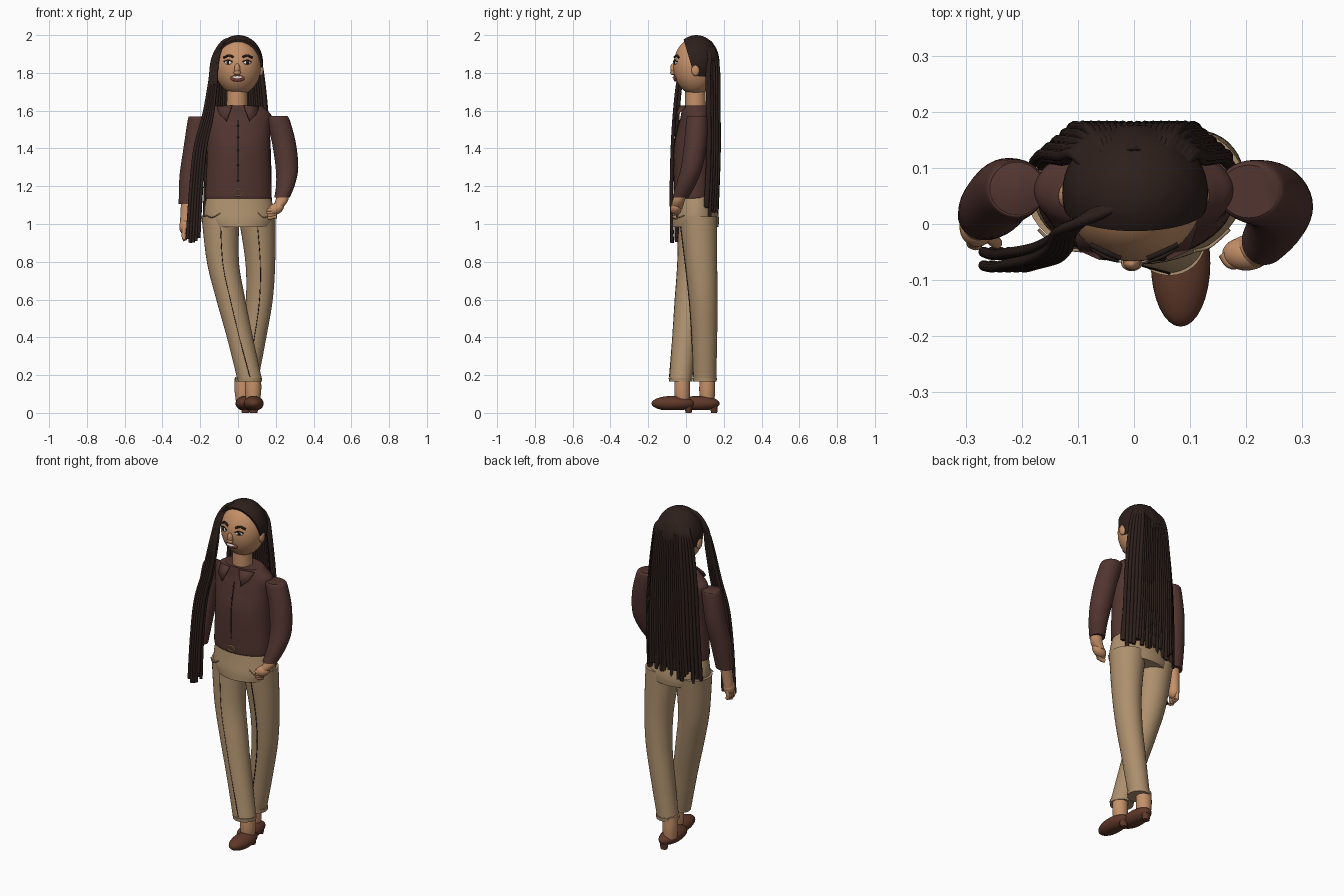
import bpy, bmesh, math, random
from mathutils import Vector, Matrix, Euler

if "Cube" in bpy.data.objects:
    bpy.data.objects.remove(bpy.data.objects["Cube"])
random.seed(4)

def mat(name, r, g, b):
    m = bpy.data.materials.new(name)
    m.diffuse_color = (r, g, b, 1)
    m.use_nodes = True
    m.node_tree.nodes["Principled BSDF"].inputs["Base Color"].default_value = m.diffuse_color
    return m

SKIN = mat("skin", .56, .28, .14)
HAIR = mat("hair", .026, .014, .011)
SHIRT = mat("shirt", .085, .036, .03)
PANTS = mat("pants", .42, .28, .155)
SHOE = mat("shoe", .115, .04, .022)
DARK = mat("dark", .02, .012, .01)
WHITE = mat("white", .85, .82, .78)
LIP = mat("lip", .25, .06, .05)
BRASS = mat("brass", .5, .36, .12)

def finish(name, bm, m):
    bmesh.ops.recalc_face_normals(bm, faces=bm.faces)
    me = bpy.data.meshes.new(name)
    bm.to_mesh(me)
    bm.free()
    me.materials.append(m)
    ob = bpy.data.objects.new(name, me)
    bpy.context.collection.objects.link(ob)
    bpy.context.view_layer.objects.active = ob
    bpy.ops.object.select_all(action='DESELECT')
    ob.select_set(True)
    bpy.ops.object.shade_smooth_by_angle(angle=math.radians(45))
    return ob

def spline(pts, steps):
    """Catmull-Rom through tuples of any length."""
    P = [pts[0]] + list(pts) + [pts[-1]]
    out = []
    for a, b, c, d in zip(P, P[1:], P[2:], P[3:]):
        for i in range(steps):
            t = i / steps
            out.append([.5 * (2*q + (r-p)*t + (2*p-5*q+4*r-s)*t*t + (3*q-p-3*r+s)*t**3)
                        for p, q, r, s in zip(a, b, c, d)])
    return out + [list(pts[-1])]

def loft(name, rings, m, sides=36, steps=6):
    """Stack of ellipses: (x, y, z, rx, ry)."""
    bm = bmesh.new()
    prev = None
    for x, y, z, rx, ry in spline(rings, steps):
        ring = [bm.verts.new((x + rx*math.cos(2*math.pi*i/sides), y + ry*math.sin(2*math.pi*i/sides), z))
                for i in range(sides)]
        if prev:
            for i in range(sides):
                j = (i + 1) % sides
                bm.faces.new((prev[i], prev[j], ring[j], ring[i]))
        else:
            bm.faces.new(ring)
        prev = ring
    bm.faces.new(prev)
    return finish(name, bm, m)

def ball(name, loc, rad, m, rot=(0, 0, 0), cut=None, seg=32):
    bm = bmesh.new()
    bmesh.ops.create_uvsphere(bm, u_segments=seg, v_segments=seg // 2, radius=1)
    bm.transform(Matrix.Translation(loc) @ Euler(rot).to_matrix().to_4x4() @ Matrix.Diagonal((*rad, 1)))
    for co, no in cut or []:
        r = bmesh.ops.bisect_plane(bm, geom=bm.verts[:] + bm.edges[:] + bm.faces[:],
                                   plane_co=co, plane_no=no, clear_outer=True)
        bmesh.ops.contextual_create(bm, geom=[e for e in r['geom_cut'] if isinstance(e, bmesh.types.BMEdge)])
    return finish(name, bm, m)

def tubes(name, paths, rad, m, steps=6, res=3):
    cu = bpy.data.curves.new(name, 'CURVE')
    cu.dimensions = '3D'
    cu.bevel_depth, cu.bevel_resolution, cu.use_fill_caps = rad, res, True
    for p in paths:
        pts = spline(p, steps)
        s = cu.splines.new('POLY')
        s.points.add(len(pts) - 1)
        for q, v in zip(s.points, pts):
            q.co = (*v, 1)
        s.use_smooth = True
    cu.materials.append(m)
    ob = bpy.data.objects.new(name, cu)
    bpy.context.collection.objects.link(ob)
    return ob

# Shirt, waist and neck
loft("shirt_body", [(.003, .045, 1.135, .172, .103), (.003, .045, 1.17, .175, .108), (.003, .045, 1.38, .166, .11),
                    (0, .055, 1.5, .172, .1), (0, .06, 1.57, .178, .088), (0, .057, 1.605, .15, .08),
                    (.003, .055, 1.628, .118, .074)], SHIRT, 48)
loft("waist", [(.003, .05, 1.16, .165, .1), (.005, .052, 1.09, .182, .112), (.008, .052, 1.03, .185, .122),
               (.012, .05, .985, .165, .122)], PANTS, 48)
loft("neck", [(-.005, .05, 1.59, .055, .055), (-.005, .05, 1.72, .054, .054)], SKIN)

# Trouser legs, the near one crossing in front
legs = {"front": [(-.093, .06, 1.04, .1, .1), (-.08, .04, .8, .085, .085), (-.038, .018, .6, .077, .077),
                  (.01, -.005, .4, .069, .067), (.063, -.028, .172, .065, .06)],
        "rear": [(.1, .065, 1.04, .098, .1), (.118, .08, .8, .079, .085), (.113, .092, .6, .071, .075),
                 (.085, .098, .4, .065, .067), (.048, .1, .17, .058, .06)]}
for side, rings in legs.items():
    loft(side + "_trouser_leg", rings, PANTS)
    tubes(side + "_leg_seam", [[(x, y - ry * .997, z - .01) for x, y, z, rx, ry in rings[:-1]] +
                               [(rings[-1][0], rings[-1][1] - rings[-1][4], .19)]], .0022, DARK, 8, 1)
    x, y = rings[-1][:2]
    loft(side + "_trouser_hem", [(x, y, .185, .065, .064), (x, y, .165, .064, .062)], PANTS)

# Ankles and shoes
for side, x, y, sy in (("front", .08, -.02, -.07), ("rear", .025, .112, .065)):
    loft(side + "_ankle", [(x, y, .19, .042, .04), (x, y, .12, .043, .042), (x, y, .06, .036, .038)], SKIN)
    sx = .083 if side == "front" else .04
    ball(side + "_shoe", (sx, sy, .05), (.053, .113, .04), SHOE, cut=[((0, 0, .014), (0, 0, -1))])
    loft(side + "_heel", [(sx, sy + .082, .045, .028, .022), (sx, sy + .084, 0, .02, .016)], SHOE, 20)

# Sleeves, wrists and hands: one arm hanging, one on the hip
loft("hanging_sleeve", [(-.208, .063, 1.57, .048, .046), (-.212, .062, 1.55, .054, .054), (-.232, .055, 1.4, .057, .06),
                        (-.252, .032, 1.25, .058, .055), (-.264, .015, 1.105, .05, .044)], SHIRT)
loft("hanging_wrist", [(-.267, .012, 1.13, .034, .034), (-.28, 0, .99, .028, .03)], SKIN)
ball("hanging_palm", (-.28, -.005, .985), (.031, .036, .042), SKIN)
for i in range(4):
    y = -.031 + .017 * i
    tubes("hanging_finger", [[(-.283, y, .98), (-.288, y - .003, .94), (-.28, y - .005, .912 + .006 * abs(i - 1))]], .011, SKIN)
tubes("hanging_thumb", [[(-.262, -.02, .99), (-.247, -.032, .96), (-.246, -.034, .935)]], .011, SKIN)
loft("bent_sleeve", [(.205, .058, 1.573, .052, .047), (.212, .058, 1.55, .062, .056), (.243, .05, 1.43, .063, .06),
                     (.259, .03, 1.3, .06, .057), (.252, .0, 1.21, .05, .052), (.233, -.03, 1.14, .041, .043)], SHIRT)
loft("bent_wrist", [(.24, -.025, 1.17, .033, .033), (.23, -.04, 1.12, .033, .032), (.2, -.05, 1.08, .03, .03)], SKIN)
ball("bent_palm", (.2, -.053, 1.08), (.046, .03, .03), SKIN, (0, -.5, 0))
for i in range(4):
    z = 1.08 - .013 * i
    tubes("bent_finger", [[(.205, -.06, z), (.175, -.07 + .004 * i, z - .006), (.16, -.052, z - .008)]], .011, SKIN)

# Collar, placket, buttons and buckle
for s in (-1, 1):
    bm = bmesh.new()
    q = [(.022, -.034, 1.628), (.112, -.0, 1.622), (.052, -.062, 1.548), (.016, -.046, 1.59)]
    q = [(.03, -.035, 1.628), (.112, -.003, 1.622), (.098, -.045, 1.58), (.06, -.062, 1.545)]
    bm.faces.new([bm.verts.new((s * x, y, z)) for x, y, z in q])
    ob = finish("collar_flap", bm, SHIRT)
    mod = ob.modifiers.new("thick", 'SOLIDIFY')
    mod.thickness, mod.offset = .006, 0
tubes("placket", [[(0, -.06, 1.17), (0, -.0655, 1.38), (0, -.046, 1.5), (0, -.036, 1.55)]], .0025, DARK)
for z, y in ((1.23, -.064), (1.31, -.066), (1.39, -.066), (1.46, -.055), (1.52, -.043)):
    ball("button", (0, y, z), (.006, .004, .006), DARK, seg=12)
tubes("belt_buckle", [[(.022 * math.cos(a * math.pi / 6), -.064, 1.165 + .016 * math.sin(a * math.pi / 6))
                       for a in range(13)]], .003, BRASS, 2)
tubes("pocket_seam", [[(s * .1 + .008, -.048, 1.06), (s * .135, -.04, 1.035), (s * .17, -.01, 1.045)] for s in (-1, 1)],
      .003, PANTS)

# Head and face
C = Vector((0, .05, 1.835))
def face_y(x, z):
    return C.y - .117 * math.sqrt(1 - (x / .122) ** 2 - ((z - C.z) / .151) ** 2)
ball("head", C, (.122, .117, .151), SKIN, seg=48)
for s in (-1, 1):
    ball("ear", (s * .122, .05, 1.815), (.013, .022, .032), SKIN, seg=20)
    x = s * .05 - .002
    y = face_y(x, 1.855)
    ball("eye_white", (x, y, 1.855), (.021, .007, .011), WHITE, (0, 0, s * .45), seg=20)
    ball("iris", (x, y - .005, 1.855), (.01, .005, .01), DARK, seg=16)
    tubes("eyelid", [[(x + d, face_y(x + d, 1.86) - .004, 1.868 - abs(d) * .4) for d in (-.023, 0, .023)]], .003, DARK)
    tubes("eyebrow", [[(s * a, face_y(a, z) - .002, z) for a, z in ((.025, 1.884), (.05, 1.892), (.076, 1.88))]], .006, DARK)
ball("nose", (-.004, -.066, 1.818), (.016, .016, .032), SKIN, (.15, 0, 0), seg=24)
ball("nose_tip", (-.004, -.07, 1.802), (.019, .014, .014), SKIN, seg=20)
ball("lips", (-.003, face_y(0, 1.772) + .001, 1.771), (.038, .011, .018), LIP, seg=24)
ball("teeth", (-.003, face_y(0, 1.776) - .007, 1.776), (.028, .006, .007), WHITE, seg=20)

# Hair cap, cut along a sloping hairline and at the nape
ball("hair_cap", (.002, .055, 1.856), (.13, .122, .144), HAIR, seg=48,
     cut=[((0, -.008, 1.96), (0, -1, -.3)), ((0, 0, 1.78), (0, 0, -1))])

# Long curtain of thin braids down the back, two layers
back = []
for layer in range(2):
    n = 24 - layer
    for i in range(n):
        u = (2 * i / (n - 1) - 1) * (1 - .04 * layer)
        f = .05 * max(0, abs(u) - .65) / .35
        y = .173 - f - .012 * layer
        end = random.uniform(1.02, 1.1) + .04 * layer
        back.append([(u * .085, .125 - f * .4, 1.965 - abs(u) * .04), (u * .108, .155 - f * .6, 1.91 - abs(u) * .02),
                     (u * .128, y - .002, 1.8), (u * .15, y, 1.6), (u * .165, y, 1.35),
                     (u * .172 + random.uniform(-.006, .006), y - .012, end)])
tubes("back_braids", back, .0105, HAIR, 6)

# Bundle of braids swept over one shoulder to the front
front = []
for i in range(10):
    a, b = (i % 5) / 2 - 1, (i // 5) - .5
    k = random.uniform(-.03, .03)
    front.append([(-.015 + a * .01, .045 + a * .012, 1.98 + b * .006), (-.075 + a * .008, .018 + a * .01, 1.955 + b * .01),
                  (-.12 + a * .012, -.012, 1.87 + b * .01), (-.133 + a * .016, -.035 + b * .014, 1.75),
                  (-.158 + a * .022, -.052 + b * .018, 1.58), (-.2 + a * .027, -.062 + b * .02, 1.4),
                  (-.222 + a * .028, -.066 + b * .022, 1.18), (-.238 + a * .03, -.062 + b * .024, .93 + k)])
tubes("front_braids", front, .0095, HAIR, 8)
